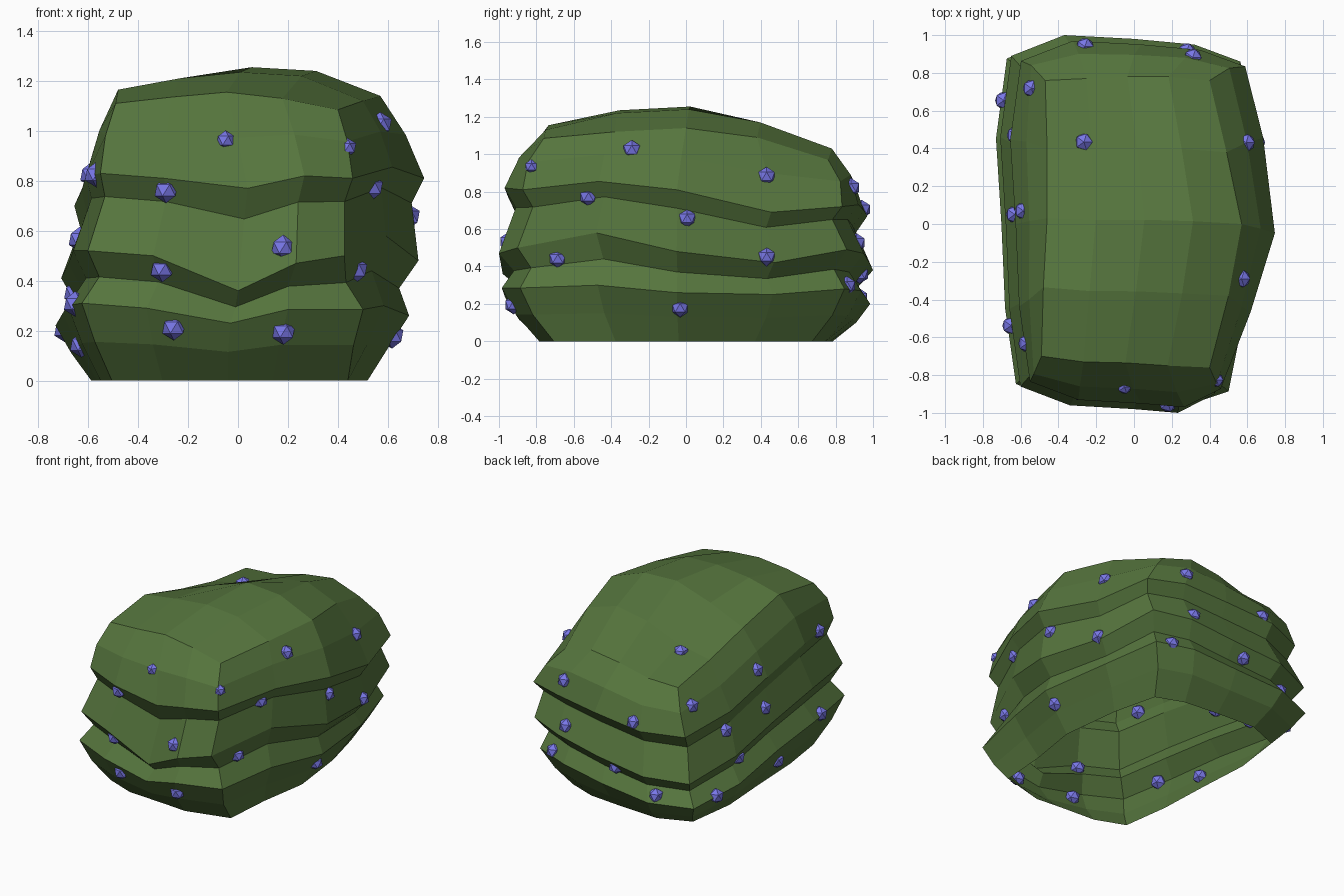
import bpy
import bmesh
from mathutils import Vector
from mathutils.bvhtree import BVHTree

cube = bpy.data.objects.get("Cube")
if cube:
    bpy.data.objects.remove(cube, do_unlink=True)


def make_material(name, colour):
    mat = bpy.data.materials.new(name)
    mat.use_nodes = True
    mat.diffuse_color = (*colour, 1)
    shader = next(n for n in mat.node_tree.nodes if n.type == "BSDF_PRINCIPLED")
    shader.inputs["Base Color"].default_value = (*colour, 1)
    shader.inputs["Roughness"].default_value = 0.9
    return mat


def make_object(name, bm, mat):
    mesh = bpy.data.meshes.new(name)
    bm.to_mesh(mesh)
    mesh.materials.append(mat)
    obj = bpy.data.objects.new(name, mesh)
    bpy.context.collection.objects.link(obj)
    return obj


leaf_green = make_material("leaf green", (0.092, 0.178, 0.047))
berry_violet = make_material("berry violet", (0.19, 0.185, 0.80))

# Outline from above, four segments per side, counterclockwise from front left
outline = [(-.62, -.86), (-.35, -.96), (0, -.98), (.24, -1), (.48, -.9),
           (.61, -.48), (.745, -.05), (.68, .47), (.58, .86),
           (.33, .95), (0, .98), (-.38, 1), (-.67, .89),
           (-.73, .46), (-.7, 0), (-.68, -.45)]
COUNT = len(outline)
FRONT_LEFT = 4

# Wavy heights of the three leaf tiers around the outline
upper = [.83, .81, .77, .82, .81, .855, .81, .69,
         .72, .73, .70, .67, .66, .70, .76, .82]
middle = [.52, .50, .36, .47, .50, .58, .48, .42,
          .49, .47, .42, .38, .36, .41, .47, .52]
lower = [.31, .29, .23, .285, .285, .30, .26, .25,
         .28, .27, .23, .20, .19, .22, .27, .30]


def tier_ring(scale_x, scale_y, shift, corner, heights):
    """Scaled outline; corner slides the model's front left corner sideways."""
    ring = [Vector((x * scale_x + shift, y * scale_y, z))
            for (x, y), z in zip(outline, heights)]
    ring[FRONT_LEFT].x += corner
    ring[FRONT_LEFT + 1].x += max(corner, 0) * .4
    return ring


def between(low, high, t):
    return [a + (b - a) * t for a, b in zip(low, high)]


# Lopsided cap as a five by five grid, sunken towards the back at -x
left_x, right_x = [-.49, -.48, -.46, -.46, -.47], [.40, .50, .57, .49, .40]
front_y, back_y = [-.70, -.73, -.735, -.75, -.76], [.76, .77, .78, .78, .76]
cap_heights = [[1.11, 1.135, 1.155, 1.13, 1.085],
               [1.165, 1.21, 1.235, 1.22, 1.12],
               [1.07, 1.17, 1.255, 1.24, 1.14],
               [.985, 1.03, 1.13, 1.17, 1.09],
               [.935, .945, 1.0, 1.03, .97]]
cap = {}
for i in range(5):
    for j in range(5):
        x = left_x[j] + (right_x[j] - left_x[j]) * i / 4
        y = front_y[i] + (back_y[i] - front_y[i]) * j / 4
        cap[i, j] = Vector((x, y, cap_heights[j][i]))
rim = ([(i, 0) for i in range(4)] + [(4, j) for j in range(4)]
       + [(4 - i, 4) for i in range(4)] + [(0, 4 - j) for j in range(4)])

# Rings from the ground up: flare, tier edge, tuck, tier edge, tuck, tier edge
ground = [0] * COUNT
rings = [
    tier_ring(.75, .785, -.04, .12, ground),
    tier_ring(.86, .91, -.04, .09, between(ground, lower, .5)),
    tier_ring(.96, .985, -.03, .07, lower),
    tier_ring(.88, .92, -.01, .02, between(lower, middle, .5)),
    tier_ring(.97, 1, 0, -.04, middle),
    tier_ring(.90, .91, .025, -.03, between(middle, upper, .7)),
    tier_ring(.95, .97, .038, -.035, upper),
]
# Shoulder ring bulges between the upper tier and the cap
shoulder = []
for k, edge in enumerate(rings[-1]):
    point = edge.lerp(cap[rim[k]], .5)
    shoulder.append(Vector((point.x * 1.02, point.y * 1.035, point.z + .01)))
rings.append(shoulder)

# Leafy body, open underneath
bm = bmesh.new()
loops = [[bm.verts.new(p) for p in ring] for ring in rings]
cap_verts = {key: bm.verts.new(p) for key, p in cap.items()}
loops.append([cap_verts[key] for key in rim])
for low, high in zip(loops, loops[1:]):
    for k in range(COUNT):
        n = (k + 1) % COUNT
        bm.faces.new((low[k], low[n], high[n], high[k]))
for i in range(4):
    for j in range(4):
        bm.faces.new((cap_verts[i, j], cap_verts[i + 1, j],
                      cap_verts[i + 1, j + 1], cap_verts[i, j + 1]))
bm.normal_update()
surface = BVHTree.FromBMesh(bm)
make_object("bush_body", bm, leaf_green)
bm.free()

# Berries, each sunk a little over half into the nearest leaf surface
berry_spots = {
    "front": [(-.29, -.9, .755), (.175, -.97, .54), (-.31, -.93, .43),
              (-.26, -.93, .2), (.185, -.93, .19)],
    "left": [(.57, -.29, 1.025), (.53, -.52, .775), (.71, .01, .66),
             (.49, -.69, .435), (.63, -.03, .17), (.59, .43, .88),
             (.64, .43, .45)],
    "right": [(-.62, .07, .84), (-.56, .72, .82), (-.67, .05, .58),
              (-.68, .48, .59), (-.69, .36, .33), (-.72, .66, .23),
              (-.62, -.64, .81), (-.67, -.54, .32), (-.65, -.1, .13)],
    "back": [(.31, .88, .82), (-.26, .95, .71), (.28, .94, .54),
             (.42, .88, .31), (-.11, .95, .34), (-.42, .93, .24)],
    "top": [(-.27, .44, 1.03)],
    "small": [(.42, -.82, .93), (-.05, -.86, .96)],
}
for group, spots in berry_spots.items():
    radius = .04 if group == "small" else .051
    bm = bmesh.new()
    for spot in spots:
        point, normal = surface.find_nearest(Vector(spot))[:2]
        made = bmesh.ops.create_icosphere(bm, subdivisions=1, radius=radius)
        bmesh.ops.translate(bm, verts=made["verts"], vec=point - normal * .012)
    make_object(group + "_berries", bm, berry_violet)
    bm.free()
